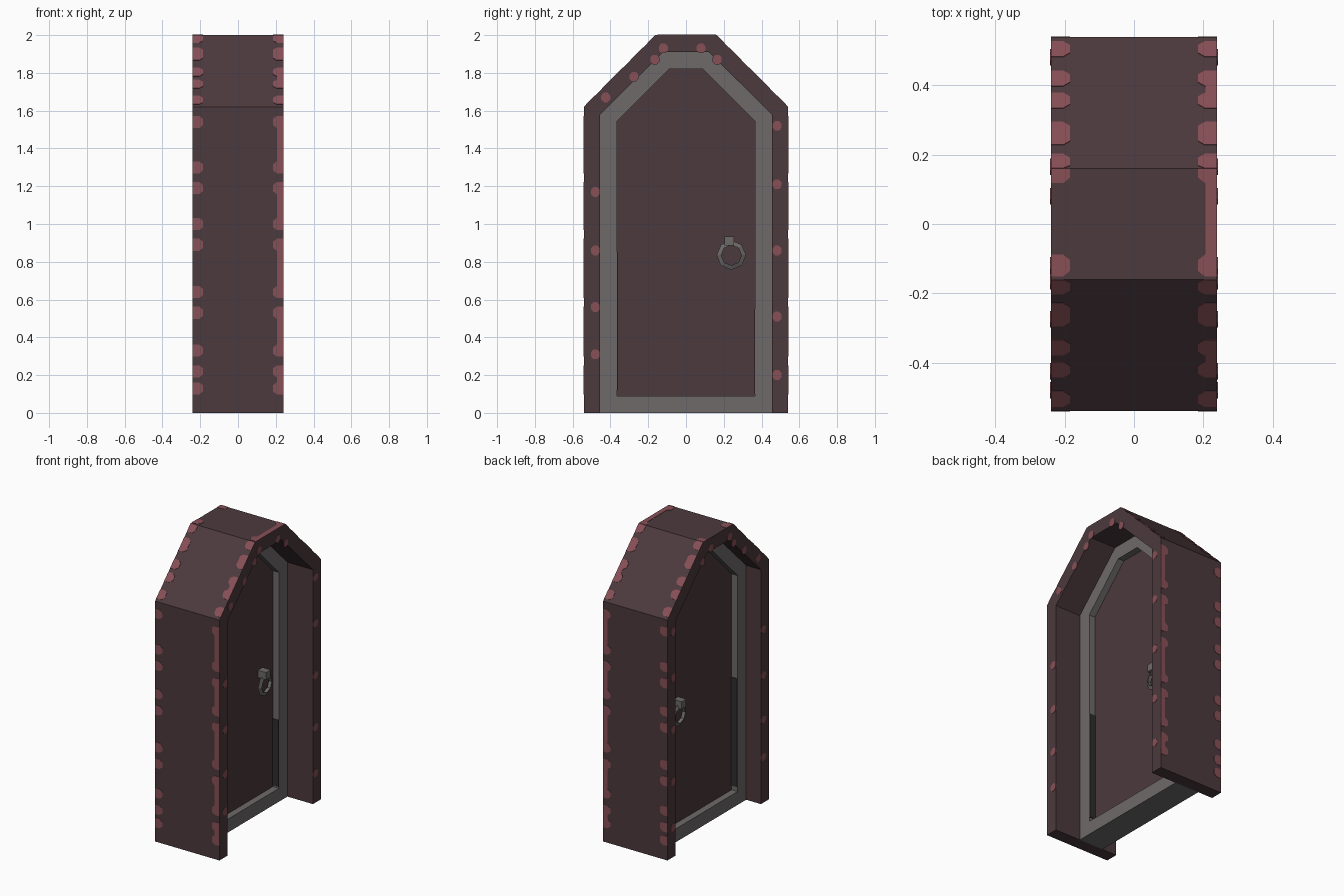
import bpy, bmesh, math
from mathutils import Vector

if "Cube" in bpy.data.objects:
    bpy.data.objects.remove(bpy.data.objects["Cube"])


def material(name, rgb):
    m = bpy.data.materials.new(name)
    m.diffuse_color = (*rgb, 1)
    m.use_nodes = True
    m.node_tree.nodes["Principled BSDF"].inputs["Base Color"].default_value = m.diffuse_color
    return m


MAROON = material("dark maroon", (0.072, 0.041, 0.047))
PINK = material("dusty red", (0.242, 0.080, 0.095))
GREY = material("warm grey", (0.156, 0.144, 0.144))
BLACK = material("charcoal", (0.025, 0.026, 0.025))


def make(name, verts, faces, mat):
    me = bpy.data.meshes.new(name)
    bm = bmesh.new()
    vs = [bm.verts.new(v) for v in verts]
    for f in faces:
        bm.faces.new([vs[i] for i in f])
    bmesh.ops.recalc_face_normals(bm, faces=bm.faces)
    bm.to_mesh(me)
    bm.free()
    me.materials.append(mat)
    ob = bpy.data.objects.new(name, me)
    bpy.context.collection.objects.link(ob)
    return ob


def prism(name, pts, vec, mat):
    n = len(pts)
    verts = [Vector(p) for p in pts] + [Vector(p) + Vector(vec) for p in pts]
    faces = [list(range(n)), list(range(n, 2 * n))]
    faces += [(i, (i + 1) % n, n + (i + 1) % n, n + i) for i in range(n)]
    return make(name, verts, faces, mat)


def box(name, x, y, z, mat):
    pts = [(x[0], y[0], z[0]), (x[0], y[1], z[0]), (x[0], y[1], z[1]), (x[0], y[0], z[1])]
    return prism(name, pts, (x[1] - x[0], 0, 0), mat)


def band(name, outer, inner, x0, x1, mat, closed):
    # strip between two matching outlines, given depth in x
    n = len(outer)
    verts = [(x, y, z) for x in (x0, x1) for line in (outer, inner) for y, z in line]
    faces = []
    for i in range(n if closed else n - 1):
        j = (i + 1) % n
        faces += [(i, j, n + j, n + i), (2*n + i, 2*n + j, 3*n + j, 3*n + i),
                  (i, j, 2*n + j, 2*n + i), (n + i, n + j, 3*n + j, 3*n + i)]
    if not closed:
        faces += [(i, n + i, 3*n + i, 2*n + i) for i in (0, n - 1)]
    return make(name, verts, faces, mat)


def arch(w, z0, z1, wt, z2):
    return [(-w, z0), (-w, z1), (-wt, z2), (wt, z2), (w, z1), (w, z0)]


OUTER = arch(0.54, 0, 1.62, 0.16, 2.0)
MID = arch(0.455, 0, 1.58, 0.12, 1.91)
INNER = arch(0.365, 0.09, 1.545, 0.09, 1.82)
HALF = 0.24

# surround, frame and door
band("surround", OUTER, MID, -HALF, HALF, MAROON, False)
band("door_frame", MID, INNER, -0.13, 0.05, GREY, True)
prism("door", [(-0.085, y, z) for y, z in INNER], (0.09, 0, 0), MAROON)

# dark gap strips on the frame's inner sides
for x0, x1 in ((0.005, 0.049), (-0.129, -0.085)):
    box("gap_left", (x0, x1), (-0.366, -0.36), (0.12, 0.85), BLACK)
    box("gap_right", (x0, x1), (0.362, 0.366), (0.1, 0.55), BLACK)

# knocker on both door faces: mount block and hanging ring
for cx in (0.035, -0.115):
    box("knocker_mount", (cx - 0.03, cx + 0.03), (0.205, 0.255), (0.885, 0.935), GREY)
    verts, faces, N, M = [], [], 8, 3
    for i in range(N):
        a = 2 * math.pi * i / N
        for k in range(M):
            b = 2 * math.pi * k / M
            r = 0.062 + 0.016 * math.cos(b)
            verts.append((cx + 0.014 * math.sin(b), 0.24 + r * math.cos(a), 0.835 + r * math.sin(a)))
            i2, k2 = (i + 1) % N, (k + 1) % M
            faces.append((i*M + k, i2*M + k, i2*M + k2, i*M + k2))
    make("knocker_ring", verts, faces, GREY)


def wall_patch(a, b, side, shape):
    # thin plate on an outer wall; shape = (inset from edge, distance along wall)
    a, b = Vector((0, *a)), Vector((0, *b))
    d = (b - a).normalized()
    nrm = Vector((0, -d.z, d.y))
    length = (b - a).length
    pts = [a + d * min(max(t, 0), length) + Vector((side * (HALF - s), 0, 0)) - nrm * 0.001
           for s, t in shape]
    prism("edge_patch", pts, nrm * 0.003, PINK)


def blob(t, r=0.032):
    return [(0, t - r), (0.035, t - r), (0.055, t - r * 0.5),
            (0.055, t + r * 0.5), (0.035, t + r), (0, t + r)]


# worn patches along the wall edges; on the +x edge pairs are joined by strips
SIDE = [(0.13, 0.22), (0.33, 0.53), (0.64, 0.89), (1.0, 1.19), (1.3, 1.54)]
SLOPE = [(0.05, 0.05), (0.17, 0.26), (0.38, 0.41), (0.51, 0.51)]
TOP = [(0.04, 0.31)]
for idx, pairs in ((0, SIDE), (1, SLOPE), (2, TOP), (3, SLOPE), (4, SIDE)):
    a, b = OUTER[idx], OUTER[idx + 1]
    if idx > 2:
        # far half runs downwards, so flip the distances
        total = (Vector(b) - Vector(a)).length
        pairs = [(total - q, total - p) for p, q in pairs]
    for p, q in pairs:
        for side in (-1, 1):
            for t in {p, q}:
                wall_patch(a, b, side, blob(t))
        if q > p:
            wall_patch(a, b, 1, [(0, p), (0.034, p), (0.034, q), (0, q)])

# round spots on the two end faces of the surround
SPOTS = [(0.482, z) for z in (0.2, 0.51, 0.86, 1.21, 1.52)]
SPOTS += [(-0.48, z) for z in (0.31, 0.56, 0.86, 1.17)]
SPOTS += [(-0.425, 1.67), (-0.275, 1.78), (-0.165, 1.87), (-0.12, 1.93), (0.08, 1.93), (0.165, 1.87)]
for y, z in SPOTS:
    for s in (-1, 1):
        pts = [(s * (HALF - 0.001), y + 0.026 * math.cos(math.pi * (k + 0.5) / 4),
                z + 0.028 * math.sin(math.pi * (k + 0.5) / 4)) for k in range(8)]
        prism("face_spot", pts, (s * 0.003, 0, 0), PINK)
